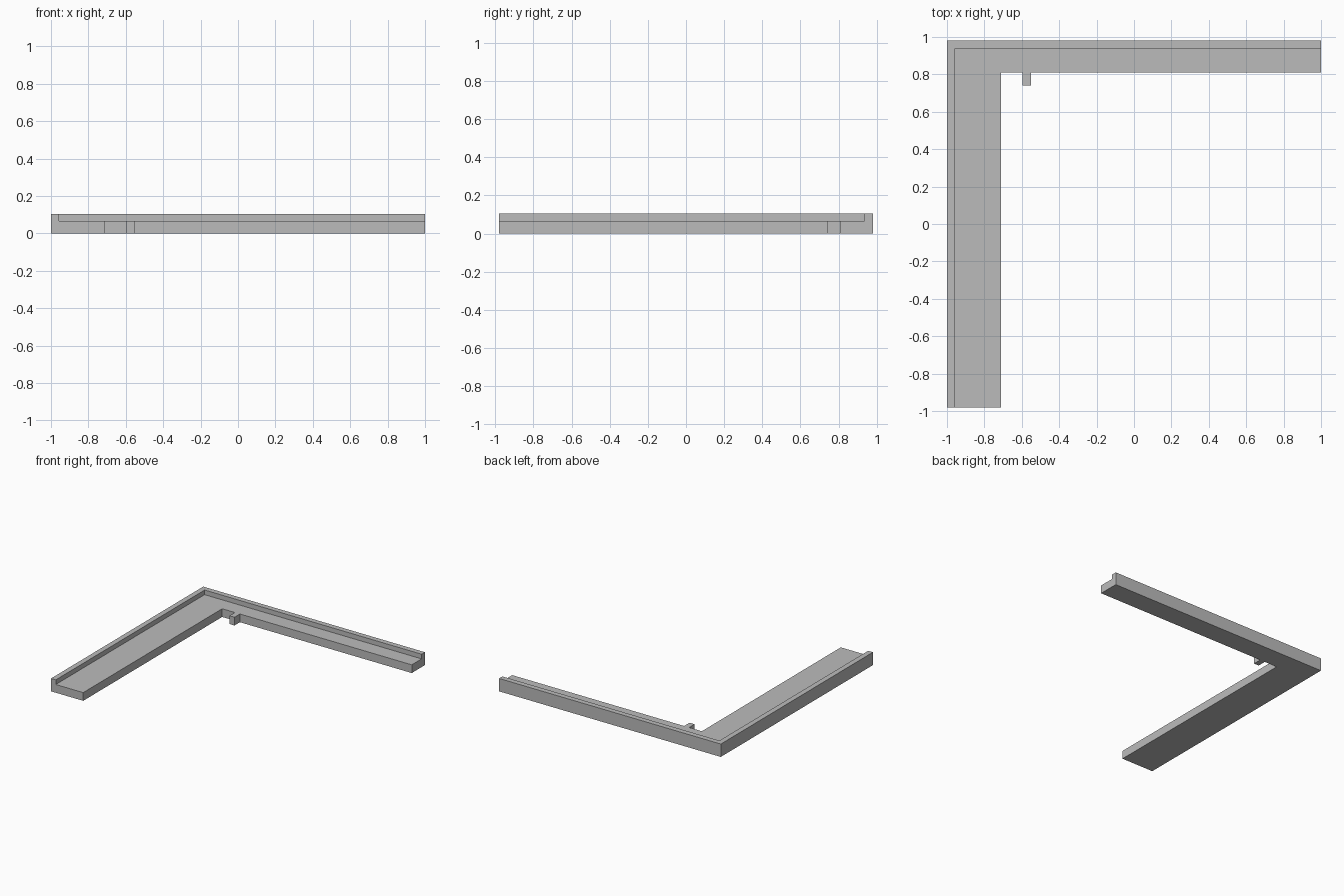
import bpy
import bmesh

cube = bpy.data.objects.get("Cube")
if cube:
    bpy.data.objects.remove(cube, do_unlink=True)

# One plain grey for the whole model
grey = bpy.data.materials.new("plain_grey")
grey.use_nodes = True
colour = (0.5, 0.5, 0.5, 1.0)
grey.diffuse_color = colour
grey.node_tree.nodes["Principled BSDF"].inputs["Base Color"].default_value = colour

LEFT, RIGHT, FRONT, BACK = -1.0, 1.0, -0.98, 0.98
FLOOR, TOP = 0.067, 0.105
RIM = 0.043


def corner_outline(side_width, back_width):
    """L-shaped outline along the -x side and the back."""
    x, y = LEFT + side_width, BACK - back_width
    return [(LEFT, FRONT), (x, FRONT), (x, y), (RIGHT, y), (RIGHT, BACK), (LEFT, BACK)]


def prism(name, outline, bottom, top):
    """Extrude a flat outline upwards into a solid."""
    bm = bmesh.new()
    face = bm.faces.new([bm.verts.new((x, y, bottom)) for x, y in outline])
    result = bmesh.ops.extrude_face_region(bm, geom=[face])
    for v in result["geom"]:
        if isinstance(v, bmesh.types.BMVert):
            v.co.z = top
    bmesh.ops.recalc_face_normals(bm, faces=bm.faces)
    mesh = bpy.data.meshes.new(name)
    bm.to_mesh(mesh)
    bm.free()
    mesh.materials.append(grey)
    obj = bpy.data.objects.new(name, mesh)
    bpy.context.collection.objects.link(obj)
    return obj


# Wide slab with a narrow raised rim along its outer edges
prism("corner_slab", corner_outline(0.29, 0.17), 0.0, FLOOR)
prism("outer_rim", corner_outline(RIM, RIM), FLOOR, TOP)

# Small block projecting from the inner edge of the back arm
prism("inner_lug", [(-0.595, 0.74), (-0.55, 0.74), (-0.55, 0.81), (-0.595, 0.81)], 0.0, FLOOR)
